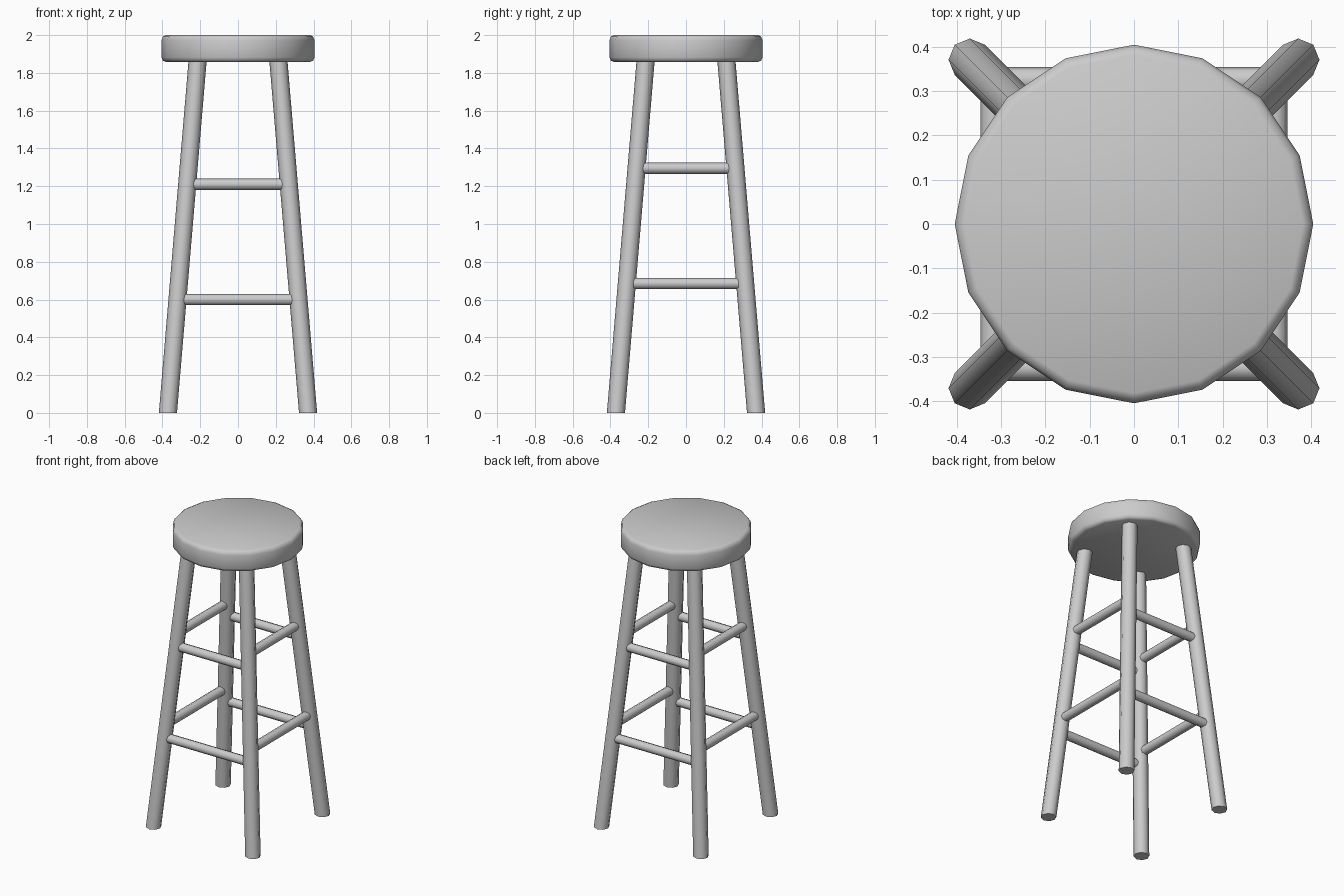
import bpy, bmesh, math
from mathutils import Vector

if "Cube" in bpy.data.objects:
    bpy.data.objects.remove(bpy.data.objects["Cube"])

SIDES = 8


def finish(name, bm, angle=50):
    bmesh.ops.recalc_face_normals(bm, faces=bm.faces)
    me = bpy.data.meshes.new(name)
    bm.to_mesh(me)
    bm.free()
    ob = bpy.data.objects.new(name, me)
    bpy.context.collection.objects.link(ob)
    bpy.ops.object.select_all(action='DESELECT')
    ob.select_set(True)
    bpy.context.view_layer.objects.active = ob
    bpy.ops.object.shade_smooth_by_angle(angle=math.radians(angle))
    return ob


def loft(name, rings):
    """Closed solid through a list of vertex rings."""
    bm = bmesh.new()
    vs = [[bm.verts.new(p) for p in ring] for ring in rings]
    n = len(vs[0])
    for a, b in zip(vs, vs[1:]):
        for i in range(n):
            j = (i + 1) % n
            bm.faces.new((a[i], a[j], b[j], b[i]))
    bm.faces.new(vs[0][::-1])
    bm.faces.new(vs[-1])
    return finish(name, bm)


def ring(center, r, n, u=(1, 0, 0), v=(0, 1, 0)):
    c, u, v = Vector(center), Vector(u), Vector(v)
    return [c + u * r * math.cos(2 * math.pi * i / n) + v * r * math.sin(2 * math.pi * i / n)
            for i in range(n)]


def leg_offset(z):
    return 0.371 - 0.0843 * z


# Seat: 16-sided disc with softened rims
seat_profile = [(0.382, 1.858), (0.398, 1.865), (0.405, 1.882),
                (0.405, 1.972), (0.398, 1.992), (0.382, 2.0)]
loft("seat", [ring((0, 0, z), r, 16) for r, z in seat_profile])

# Four splayed legs, cut level at the floor
for sy, yn in ((-1, "front"), (1, "back")):
    for sx, xn in ((-1, "left"), (1, "right")):
        rings = []
        for z in (0, 1.88):
            o = leg_offset(z)
            rings.append(ring((sx * o, sy * o, z), 0.048, SIDES))
        loft(f"{yn}_{xn}_leg", rings)

# Rungs: front/back pairs sit lower than the side pairs
for level, z_fb, z_side in (("lower", 0.6, 0.685), ("upper", 1.21, 1.295)):
    for s, fb, lr in ((-1, "front", "left"), (1, "back", "right")):
        o = leg_offset(z_fb) + 0.004
        loft(f"{level}_{fb}_rung",
             [ring((x, s * o, z_fb), 0.03, SIDES, (0, 1, 0), (0, 0, 1))
              for x in (-o - 0.025, o + 0.025)])
        o = leg_offset(z_side) + 0.004
        loft(f"{level}_{lr}_rung",
             [ring((s * o, y, z_side), 0.03, SIDES, (1, 0, 0), (0, 0, 1))
              for y in (-o - 0.025, o + 0.025)])
